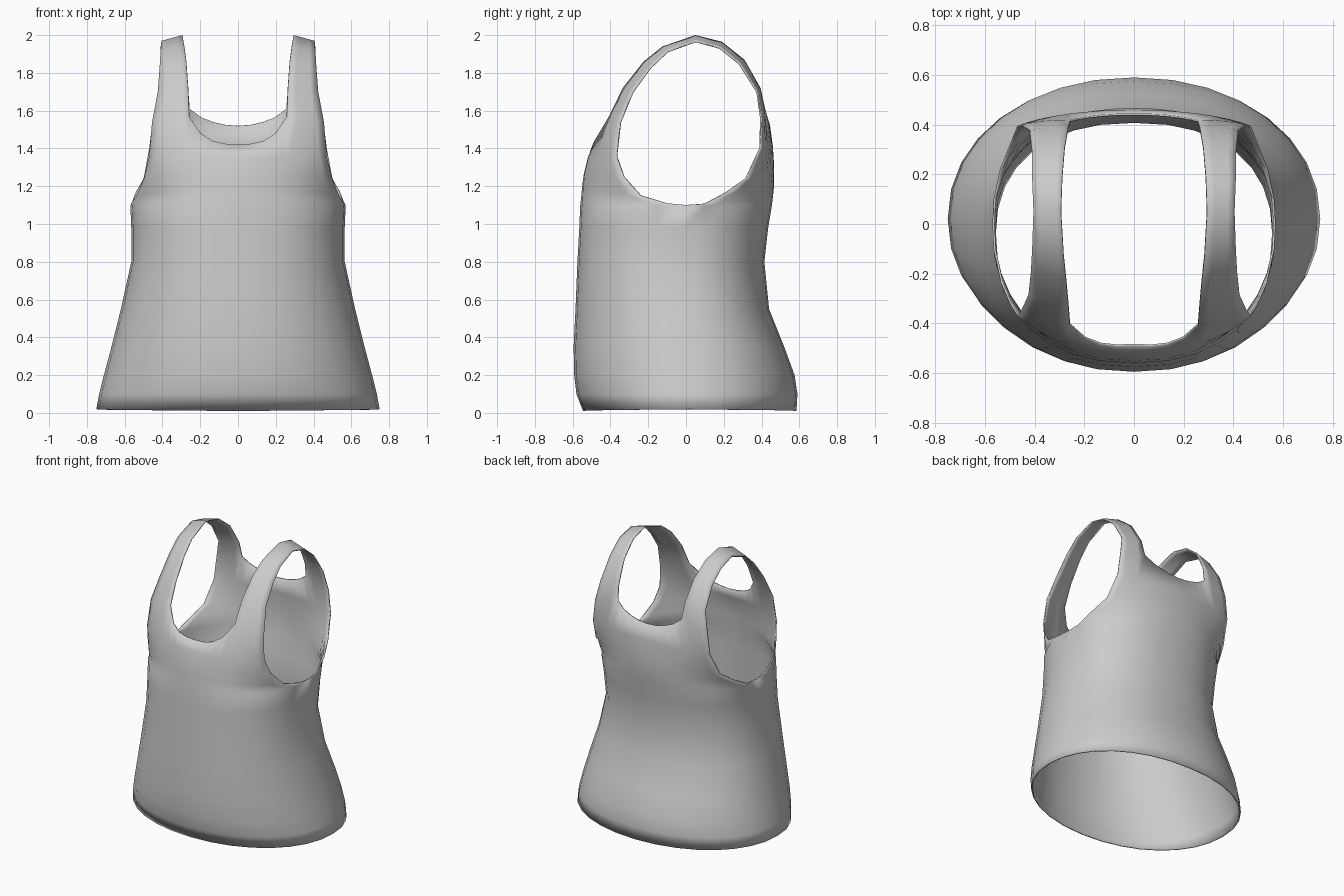
import bpy, bmesh
from math import sin, cos, pi
from mathutils import Vector

if "Cube" in bpy.data.objects:
    bpy.data.objects.remove(bpy.data.objects["Cube"])

N = 8        # columns from centre line to side seam
NECK = 4     # column where the neckline turns into the strap

# Body heights, half widths, front / back depths, side seam position, squareness
Z = [.01, .1, .2, .35, .55, .8, .98, 1.1]
W = [.75, .735, .71, .67, .62, .565, .565, .57]
FRONT = [-.545, -.58, -.592, -.595, -.585, -.575, -.565, -.56]
BACK = [.585, .59, .575, .52, .44, .415, .435, .455]
SEAM = [.02, .02, .01, 0, -.03, -.05, -.02, 0]
POW = [.95, .95, .94, .92, .9, .87, .86, .86]

# Chest rows beside the armholes: centre z, centre y, edge x, edge y, edge z, arc, squareness
CHEST = [(1.14, -.555, .565, -.1, 1.11, 1.4, .9),
         (1.2, -.55, .535, -.24, 1.15, 1.25, .95),
         (1.27, -.54, .495, -.33, 1.25, 1.1, 1),
         (1.35, -.52, .47, -.37, 1.36, 1.05, 1),
         (1.42, -.49, .455, -.35, 1.54, 1, 1)]
UPPER_BACK = [(1.14, .46, .565, .1, 1.105, 1.4, .9),
              (1.21, .467, .54, .22, 1.17, 1.25, .95),
              (1.3, .467, .5, .32, 1.24, 1.1, 1),
              (1.41, .46, .47, .395, 1.4, 1.05, 1),
              (1.52, .445, .45, .4, 1.56, 1, 1)]
# Neckline lift per column
FRONT_NECK = [0, -.01, -.01, .015, .09, .075, .05, .025, 0]
BACK_NECK = [0, 0, .01, .03, .07, .04, .02, .01, 0]

# Strap stations, front to back: inner edge, outer edge
STRAP = [((.265, -.335, 1.72), (.425, -.285, 1.70)),
         ((.275, -.225, 1.86), (.415, -.19, 1.83)),
         ((.285, -.125, 1.94), (.41, -.10, 1.915)),
         ((.295, .05, 2.0), (.405, .05, 1.97)),
         ((.29, .19, 1.965), (.41, .18, 1.935)),
         ((.28, .31, 1.87), (.41, .285, 1.85)),
         ((.265, .395, 1.72), (.42, .38, 1.70))]

bm = bmesh.new()


def arc_row(zc, yc, xe, ye, ze, arc, p, lift=None, slope=0):
    """One row of vertices from the centre line round to the side."""
    row = []
    for i in range(N + 1):
        u = i / N
        x = xe * (sin(u * arc) / sin(arc)) ** p
        f = (1 - max(cos(u * arc), 0) ** p) / (1 - max(cos(arc), 0) ** p)
        up = lift[i] if lift else 0
        row.append(bm.verts.new((x, yc + (ye - yc) * f + slope * up,
                                 zc + (ze - zc) * u + up)))
    return row


def panel(depths, upper, neck, slope):
    rows = [arc_row(z, y, w, s, z + (.01 if z < .05 else 0), pi / 2, p)
            for z, y, w, s, p in zip(Z, depths, W, SEAM, POW)]
    rows += [arc_row(*r) for r in upper[:-1]]
    rows.append(arc_row(*upper[-1], neck, slope))
    return rows


def skin(rows, flip=False):
    for a, b in zip(rows, rows[1:]):
        for i in range(len(a) - 1):
            quad = [a[i], a[i + 1], b[i + 1], b[i]]
            bm.faces.new(quad[::-1] if flip else quad)


# Front and back panels
front = panel(FRONT, CHEST, FRONT_NECK, .5)
back = panel(BACK, UPPER_BACK, BACK_NECK, -.2)
skin(front)
skin(back, flip=True)

# Shoulder strap bridging the two panels
k = N - NECK
strap = [[bm.verts.new(Vector(a).lerp(Vector(b), i / k)) for i in range(k + 1)]
         for a, b in STRAP]
skin([front[-1][NECK:]] + strap + [back[-1][NECK:]])

# Close the side seam
bmesh.ops.remove_doubles(bm, verts=bm.verts[:], dist=.0005)

mesh = bpy.data.meshes.new("tank_top")
bm.to_mesh(mesh)
bm.free()
top = bpy.data.objects.new("tank_top", mesh)
bpy.context.collection.objects.link(top)

# Mirror the half garment and give the cloth a little thickness
mirror = top.modifiers.new("mirror", 'MIRROR')
mirror.use_clip = True
cloth = top.modifiers.new("cloth", 'SOLIDIFY')
cloth.thickness = .008
cloth.offset = -1

bpy.context.view_layer.objects.active = top
top.select_set(True)
bpy.ops.object.shade_smooth_by_angle(angle=pi / 4)
